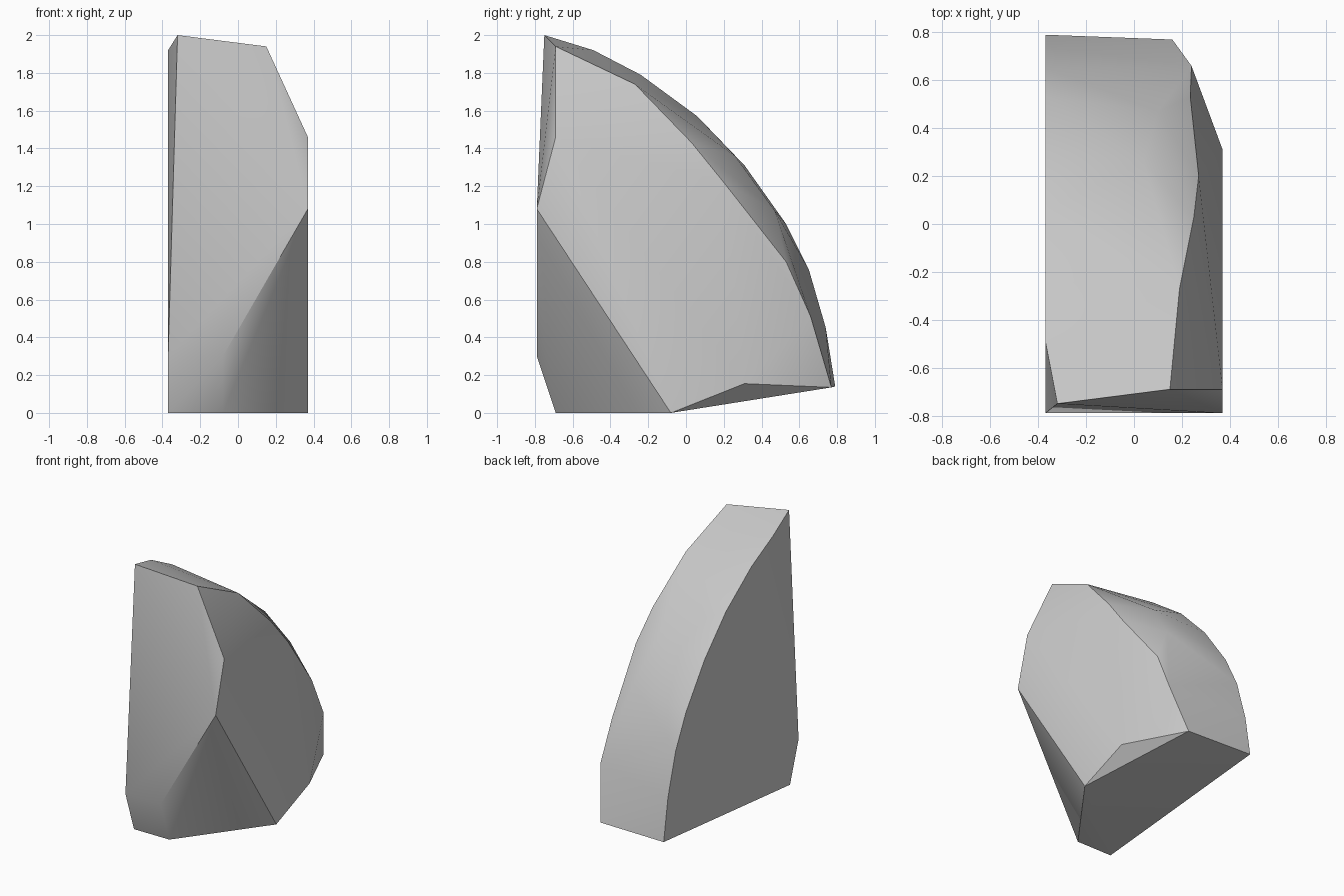
import bpy, bmesh, math

cube = bpy.data.objects.get("Cube")
if cube:
    bpy.data.objects.remove(cube, do_unlink=True)

grey = bpy.data.materials.new("stone grey")
grey.use_nodes = True
colour = (0.6, 0.6, 0.6, 1)
grey.diffuse_color = colour
grey.node_tree.nodes["Principled BSDF"].inputs["Base Color"].default_value = colour

LEFT, RIGHT = -0.37, 0.37

# flat side: curved back profile and straight front (y, z)
flat_side = [(LEFT, y, z) for y, z in (
    (-.49, 1.92), (-.24, 1.79), (.06, 1.57), (.31, 1.31), (.53, 1.0),
    (.65, .76), (.74, .45), (.79, .14), (-.69, 0), (-.79, .3))]

# broken side: outermost corners (y, z)
broken_side = [(RIGHT, y, z) for y, z in (
    (-.69, 1.46), (-.79, 1.08), (-.08, 0), (.31, .155))]

# rim between the curved shell and the broken side
rim = [(.15, -.69, 1.94), (.19, -.27, 1.74), (.25, .03, 1.43), (.27, .2, 1.22),
       (.235, .53, .8), (.24, .66, .51), (.16, .77, .135)]

# chips on the shell, front tip and lower front chamfer
chips = [(.04, .26, 1.36), (.1, .47, 1.07)]
front = [(-.32, -.75, 2), (-.08, -.79, .3), (-.08, -.69, 0)]

# solid shard stretched over the outlines
bm = bmesh.new()
for point in flat_side + broken_side + rim + chips + front:
    bm.verts.new(point)
hull = bmesh.ops.convex_hull(bm, input=bm.verts)
bmesh.ops.delete(bm, geom=list({v for v in hull["geom_interior"] + hull["geom_unused"]
                                if isinstance(v, bmesh.types.BMVert)}), context='VERTS')
bmesh.ops.dissolve_limit(bm, angle_limit=math.radians(1), verts=bm.verts, edges=bm.edges)
bmesh.ops.recalc_face_normals(bm, faces=bm.faces)

mesh = bpy.data.meshes.new("stone_shard")
bm.to_mesh(mesh)
bm.free()
mesh.materials.append(grey)
shard = bpy.data.objects.new("stone_shard", mesh)
bpy.context.collection.objects.link(shard)

# soft facets with crisp broken edges
bpy.ops.object.select_all(action='DESELECT')
shard.select_set(True)
bpy.context.view_layer.objects.active = shard
bpy.ops.object.shade_smooth_by_angle(angle=math.radians(30))
